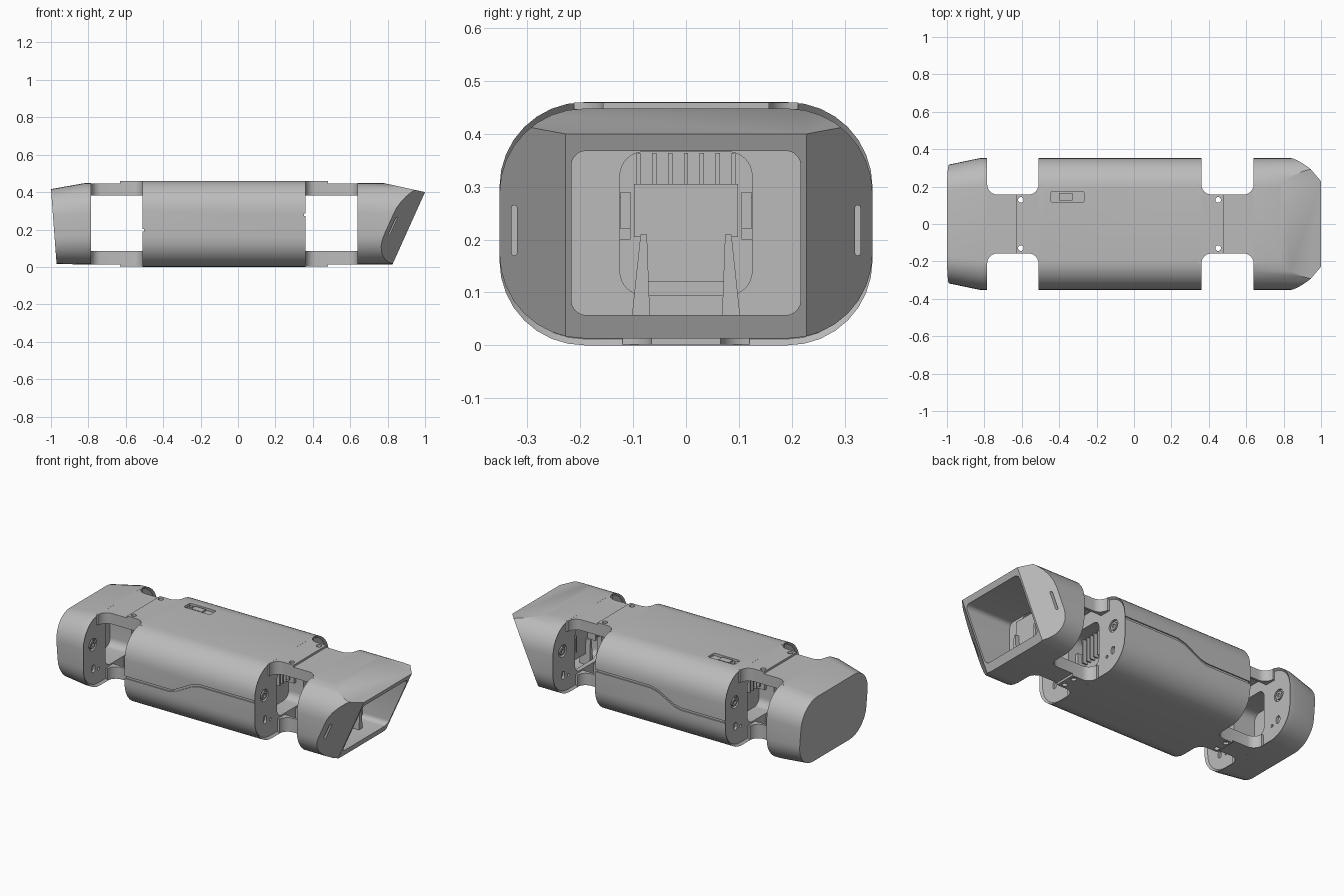
import bpy, bmesh, math
from mathutils import Vector

if "Cube" in bpy.data.objects:
    bpy.data.objects.remove(bpy.data.objects["Cube"])

grey = bpy.data.materials.new("shell_grey")
grey.use_nodes = True
grey.diffuse_color = (0.5, 0.5, 0.5, 1)
grey.node_tree.nodes["Principled BSDF"].inputs["Base Color"].default_value = (0.5, 0.5, 0.5, 1)

PLACE = {"x": lambda u, v, a: (a, u, v), "y": lambda u, v, a: (u, a, v), "z": lambda u, v, a: (u, v, a)}


def finish(bm, name):
    bmesh.ops.recalc_face_normals(bm, faces=bm.faces)
    mesh = bpy.data.meshes.new(name)
    bm.to_mesh(mesh)
    bm.free()
    mesh.materials.append(grey)
    obj = bpy.data.objects.new(name, mesh)
    bpy.context.collection.objects.link(obj)
    return obj


def loft(rings):
    """Skin a list of closed rings of 3D points and cap both ends."""
    bm = bmesh.new()
    loops = [[bm.verts.new(p) for p in ring] for ring in rings]
    n = len(loops[0])
    for a, b in zip(loops, loops[1:]):
        for i in range(n):
            bm.faces.new((a[i], a[(i + 1) % n], b[(i + 1) % n], b[i]))
    caps = [bm.faces.new(loops[0]), bm.faces.new(loops[-1])]
    bmesh.ops.recalc_face_normals(bm, faces=bm.faces)
    return bm, caps


def prism(name, profile, axis, a, b):
    bm, _ = loft([[PLACE[axis](u, v, t) for u, v in profile] for t in (a, b)])
    return finish(bm, name)


def rounded(u0, u1, v0, v1, r, seg=8):
    pts = []
    corners = ((u1 - r, v1 - r), (u0 + r, v1 - r), (u0 + r, v0 + r), (u1 - r, v0 + r))
    for k, (cu, cv) in enumerate(corners):
        for i in range(seg + 1):
            t = math.pi / 2 * (k + i / seg)
            pts.append((cu + r * math.cos(t), cv + r * math.sin(t)))
    return pts


def box(name, x0, x1, y0, y1, z0, z1):
    return prism(name, [(x0, y0), (x1, y0), (x1, y1), (x0, y1)], "z", z0, z1)


def disc(u, v, r):
    return [(u + r * math.cos(i * math.pi / 12), v + r * math.sin(i * math.pi / 12)) for i in range(24)]


def cut(obj, cutter):
    mod = obj.modifiers.new("cut", "BOOLEAN")
    mod.operation, mod.solver, mod.object = "DIFFERENCE", "EXACT", cutter
    bpy.context.view_layer.update()
    with bpy.context.temp_override(object=obj, active_object=obj, selected_objects=[obj]):
        bpy.ops.object.modifier_apply(modifier=mod.name)
    bpy.data.objects.remove(cutter)


def recess(bm, caps):
    """Sink an end wall slightly inside its shell rim."""
    bmesh.ops.inset_individual(bm, faces=caps, thickness=0.012, depth=-0.012)


def slice_off(bm, point, normal):
    geom = bm.verts[:] + bm.edges[:] + bm.faces[:]
    res = bmesh.ops.bisect_plane(bm, geom=geom, plane_co=Vector(point),
                                 plane_no=Vector(normal).normalized(), clear_outer=True)
    edges = [e for e in res["geom_cut"] if isinstance(e, bmesh.types.BMEdge) and e.is_boundary]
    bmesh.ops.contextual_create(bm, geom=edges)


def hip_details(obj, wall, inward, label):
    """Bearing seat, slot and screw holes on both sides of an end wall."""
    floor = wall + inward * 0.012
    deep = floor + inward * 0.014
    for s, side in ((1, "left"), (-1, "right")):
        cut(obj, prism("seat_cut", disc(s * 0.245, 0.275, 0.036), "x", wall - inward * 0.02, deep))
        cut(obj, prism("slot_cut", rounded(s * 0.24 - 0.015, s * 0.24 + 0.015, 0.105, 0.15, 0.014, 5),
                       "x", wall - inward * 0.02, deep))
        cut(obj, prism("screw_cut", disc(s * 0.19, 0.11, 0.009), "x", wall - inward * 0.02, deep))
        hub = prism(f"{label}_bearing_{side}", disc(s * 0.245, 0.275, 0.024), "x", deep + inward * 0.004, floor)
        cut(hub, prism("bore_cut", disc(s * 0.245, 0.275, 0.012), "x", deep - inward * 0.006, wall))


section = rounded(-0.353, 0.353, 0.0, 0.46, 0.16)
end_section = rounded(-0.353, 0.353, 0.013, 0.448, 0.16)
tunnel = rounded(-0.125, 0.125, 0.095, 0.366, 0.045)

# Central body shell
bm, caps = loft([[(x, y, z) for y, z in section] for x in (-0.51, 0.36)])
recess(bm, caps)
body = finish(bm, "body_shell")
cut(body, prism("tunnel_cut", tunnel, "x", -0.6, -0.40))
cut(body, prism("tunnel_cut", tunnel, "x", 0.25, 0.5))
hip_details(body, 0.36, -1, "front_body")
hip_details(body, -0.51, 1, "rear_body")

# Stepped seam groove along both flanks
seam = [(-0.53, 0.197), (-0.21, 0.197), (-0.17, 0.207), (-0.06, 0.265), (-0.01, 0.278), (0.38, 0.278)]
band = [(x, z - 0.007) for x, z in seam] + [(x, z + 0.007) for x, z in reversed(seam)]
for s in (1, -1):
    cut(body, prism("seam_cut", band, "y", s * 0.346, s * 0.4))

# Socket on the top
cut(body, prism("socket_cut", rounded(-0.443, -0.268, 0.115, 0.175, 0.008, 3), "z", 0.445, 0.5))
box("socket_insert", -0.40, -0.33, 0.125, 0.165, 0.443, 0.456)
for y in (0.13, 0.16):
    prism("socket_screw", disc(-0.425, y, 0.01), "z", 0.443, 0.452)

# Vertical ribs and lugs in the body openings
for end, x, inward in (("front", 0.25, 1), ("rear", -0.40, -1)):
    for i in range(7):
        y = -0.09 + 0.03 * i
        box(f"{end}_rib_{i}", x - 0.005 * inward, x + 0.03 * inward, y - 0.004, y + 0.004, 0.22, 0.364)
    for s in (1, -1):
        box(f"{end}_lug", x, x + 0.05 * inward, s * 0.105, s * 0.128, 0.20, 0.28)

# Nose with sloped brow, slanted face and chamfered cheeks
bm, caps = loft([[(x, y, z) for y, z in end_section] for x in (0.64, 1.2)])
recess(bm, caps[:1])
slice_off(bm, (0.78, 0, 0.448), (0.048, 0, 0.22))
slice_off(bm, (0.82, 0, 0), (1, 0, -0.45))
for s in (1, -1):
    slice_off(bm, (0.82, s * 0.228, 0), (1, s * 0.93, -0.45))
nose = finish(bm, "nose_shell")
cut(nose, prism("cavity_cut", rounded(-0.217, 0.217, 0.057, 0.368, 0.028, 5), "x", 0.68, 1.2))
cut(nose, prism("tunnel_cut", tunnel, "x", 0.6, 0.75))
hip_details(nose, 0.64, 1, "nose")
for s in (1, -1):
    cut(nose, prism("cheek_slot_cut", rounded(s * 0.325 - 0.005, s * 0.325 + 0.005, 0.17, 0.265, 0.0049, 4),
                    "x", 0.78, 0.95))

# Sensor bracket inside the nose
head = [(-0.098, 0.305), (-0.098, 0.205), (-0.075, 0.205), (-0.075, 0.12)]
prism("bracket_plate", head + [(-y, z) for y, z in reversed(head)], "x", 0.72, 0.735)
for s in (1, -1):
    leg = [(s * 0.074, 0.21), (s * 0.086, 0.21), (s * 0.103, 0.05), (s * 0.068, 0.05)]
    prism("bracket_leg", leg, "x", 0.69, 0.76)
    box("bracket_arm", 0.665, 0.73, s * 0.088, s * 0.098, 0.205, 0.305)
    box("bracket_lug", 0.665, 0.70, s * 0.105, s * 0.124, 0.22, 0.29)

# Tail shell tapering to a leaning back face
rings = [[(x, y, z) for y, z in end_section] for x in (-0.785, -0.82)]
rings.append([(-0.97 - 0.03 * (z - 0.013) / 0.435, y * 0.9, 0.016 + (z - 0.013) * 0.92) for y, z in end_section])
bm, caps = loft(rings)
recess(bm, caps[:1])
tail = finish(bm, "tail_shell")
cut(tail, prism("tunnel_cut", tunnel, "x", -0.94, -0.7))
hip_details(tail, -0.785, -1, "tail")


# Channel-shaped bridges over and under the leg gaps
def bridge(name, wall, seam_x, z_out, z_in, half, screw_x=None):
    s = 1 if seam_x > wall else -1
    f = 0.055
    side = [(wall - s * 0.014, half + f)]
    for i in range(7):
        t = math.pi / 2 * i / 6
        side.append((wall + s * f * (1 - math.cos(t)), half + f * (1 - math.sin(t))))
    side.append((seam_x, half))
    obj = prism(name, side + [(x, -y) for x, y in reversed(side)], "z", z_in, z_out)
    up = 1 if z_out > z_in else -1
    xs = sorted((wall - s * 0.05, seam_x + s * 0.05))
    cut(obj, box("channel_cut", *xs, -half + 0.014, half - 0.014, *sorted((z_in - up * 0.05, z_out - up * 0.014))))
    if screw_x is not None:
        for k in (1, -1):
            cut(obj, prism("hole_cut", disc(screw_x, k * (half - 0.028), 0.015), "z", z_in - up * 0.06, z_out + up * 0.05))


for level, outer, end_outer, inner, half in (("top", 0.459, 0.447, 0.382, 0.157),
                                             ("bottom", 0.001, 0.014, 0.086, 0.065)):
    bridge(f"front_body_bridge_{level}", 0.36, 0.48, outer, inner, half, 0.45)
    bridge(f"nose_bridge_{level}", 0.64, 0.479, end_outer, inner, half)
    bridge(f"rear_body_bridge_{level}", -0.51, -0.63, outer, inner, half, -0.605)
    bridge(f"tail_bridge_{level}", -0.785, -0.629, end_outer, inner, half)

# Smooth the curved shells, keep hard edges
bpy.ops.object.select_all(action="DESELECT")
for obj in bpy.context.scene.objects:
    if obj.type == "MESH" and obj.data.materials and obj.data.materials[0] == grey:
        obj.select_set(True)
        bpy.context.view_layer.objects.active = obj
bpy.ops.object.shade_smooth_by_angle(angle=math.radians(25))
